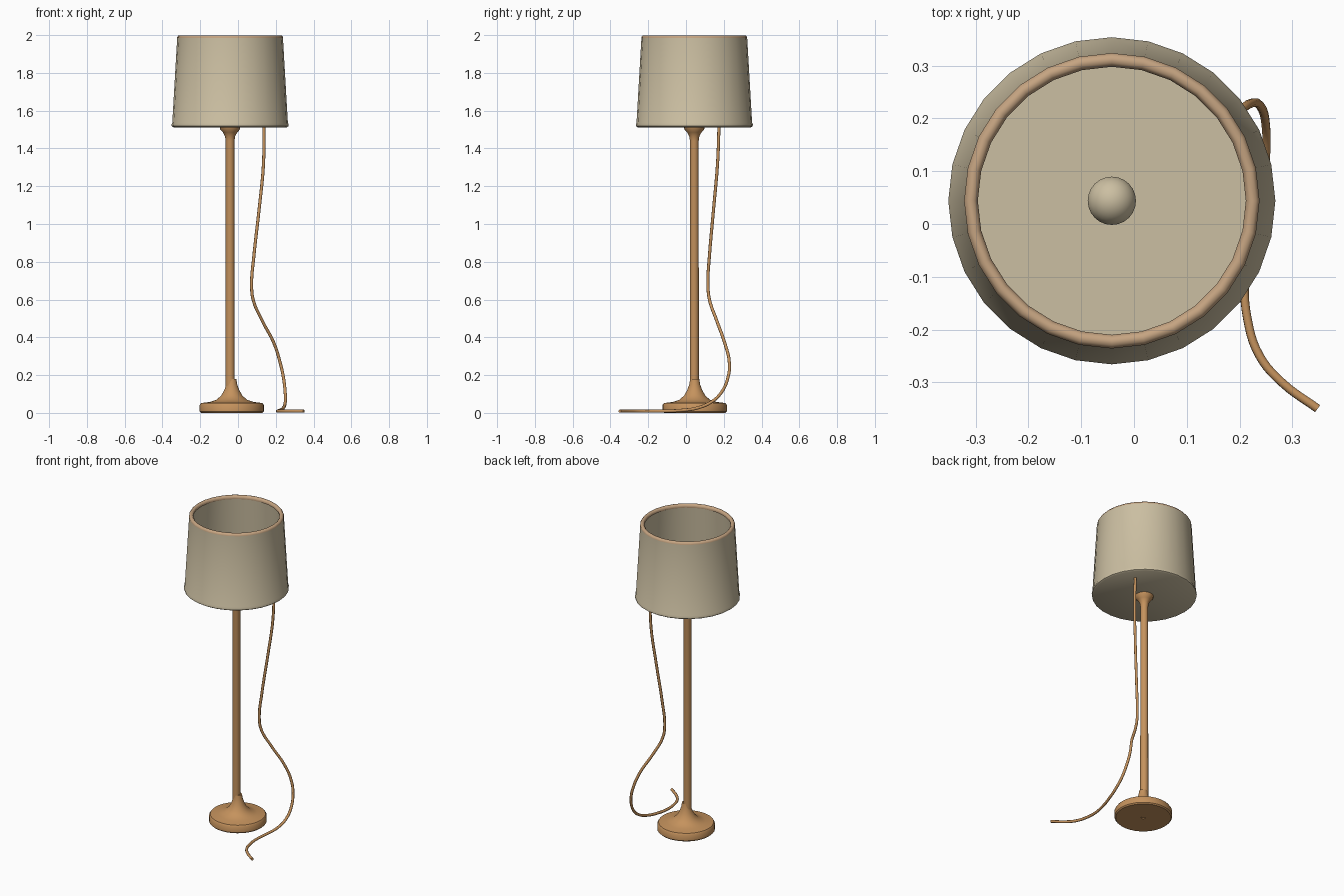
import bpy, bmesh, math

if "Cube" in bpy.data.objects:
    bpy.data.objects.remove(bpy.data.objects["Cube"])

CX, CY = -0.042, 0.044  # lamp axis


def material(name, rgb):
    m = bpy.data.materials.new(name)
    m.diffuse_color = (*rgb, 1)
    m.use_nodes = True
    m.node_tree.nodes["Principled BSDF"].inputs["Base Color"].default_value = m.diffuse_color
    return m


CREAM = material("cream fabric", (0.60, 0.52, 0.36))
TAN = material("pale tan trim", (0.56, 0.37, 0.22))
WOOD = material("warm wood", (0.56, 0.29, 0.11))


def lathe(name, profile, mat, segments=32, cx=CX, cy=CY, closed=False, angle=40):
    """Spin an (r, z) profile round a vertical axis."""
    bm = bmesh.new()
    verts = [bm.verts.new((r, 0, z)) for r, z in profile]
    edges = [bm.edges.new(p) for p in zip(verts, verts[1:])]
    if closed:
        edges.append(bm.edges.new((verts[-1], verts[0])))
    bmesh.ops.spin(bm, geom=verts + edges, cent=(0, 0, 0), axis=(0, 0, 1),
                   angle=math.tau, steps=segments, use_duplicate=False)
    bmesh.ops.remove_doubles(bm, verts=bm.verts, dist=0.0002)
    bmesh.ops.recalc_face_normals(bm, faces=bm.faces)
    mesh = bpy.data.meshes.new(name)
    bm.to_mesh(mesh)
    bm.free()
    ob = bpy.data.objects.new(name, mesh)
    ob.location = (cx, cy, 0)
    mesh.materials.append(mat)
    bpy.context.collection.objects.link(ob)
    bpy.ops.object.select_all(action='DESELECT')
    ob.select_set(True)
    bpy.context.view_layer.objects.active = ob
    bpy.ops.object.shade_smooth_by_angle(angle=math.radians(angle))
    return ob


# Shade: open tapered drum with a closed floor
lathe("lamp_shade", [(0, 1.512), (0.300, 1.512), (0.309, 1.518), (0.310, 1.528),
                     (0.306, 1.536), (0.280, 1.985), (0.262, 1.985),
                     (0.288, 1.54), (0, 1.54)], CREAM, 28)

# Rounded trim ring around the top opening
lathe("shade_rim", [(0.280, 1.978), (0.280, 1.990), (0.273, 1.999), (0.262, 1.999),
                    (0.254, 1.990), (0.256, 1.978)], TAN, 28, closed=True, angle=60)

# Bulb dome standing on the shade floor
bulb = [(0.046 * math.cos(a), 1.575 + 0.046 * math.sin(a))
        for a in [math.radians(-50 + 14 * i) for i in range(11)]]
lathe("bulb", bulb, CREAM, 24)

# Pole with a flared collar below the shade
lathe("pole", [(0, 0.10), (0.024, 0.10), (0.023, 1.44), (0.027, 1.465),
               (0.038, 1.485), (0.052, 1.50), (0.055, 1.515), (0, 1.515)], WOOD, 20)

# Round foot sweeping up into the pole
lathe("base", [(0, 0.004), (0.012, 0.004), (0.014, 0), (0.163, 0), (0.170, 0.007),
               (0.170, 0.042), (0.163, 0.052), (0.115, 0.058), (0.080, 0.070),
               (0.056, 0.092), (0.040, 0.120), (0.029, 0.150), (0.024, 0.180),
               (0, 0.180)], WOOD, 32, cx=-0.033, cy=0.046)

# Power cord hanging from the shade and trailing over the floor
path = [(.137, .175, 1.525), (.135, .167, 1.32), (.112, .146, 1.08), (.084, .124, .83),
        (.072, .116, .68), (.080, .124, .60), (.127, .162, .49), (.190, .205, .37),
        (.222, .229, .27), (.240, .223, .19), (.250, .185, .105), (.250, .130, .055),
        (.240, .060, .026), (.222, -.02, .014), (.210, -.10, .010),
        (.215, -.18, .009), (.238, -.25, .009), (.280, -.300, .009), (.348, -.350, .009)]
curve = bpy.data.curves.new("power_cord", 'CURVE')
curve.dimensions = '3D'
curve.resolution_u = 5
curve.bevel_depth = 0.0085
curve.bevel_resolution = 2
curve.use_fill_caps = True
spline = curve.splines.new('BEZIER')
spline.bezier_points.add(len(path) - 1)
for point, co in zip(spline.bezier_points, path):
    point.co = co
    point.handle_left_type = point.handle_right_type = 'AUTO'
curve.materials.append(WOOD)
bpy.context.collection.objects.link(bpy.data.objects.new("power_cord", curve))
